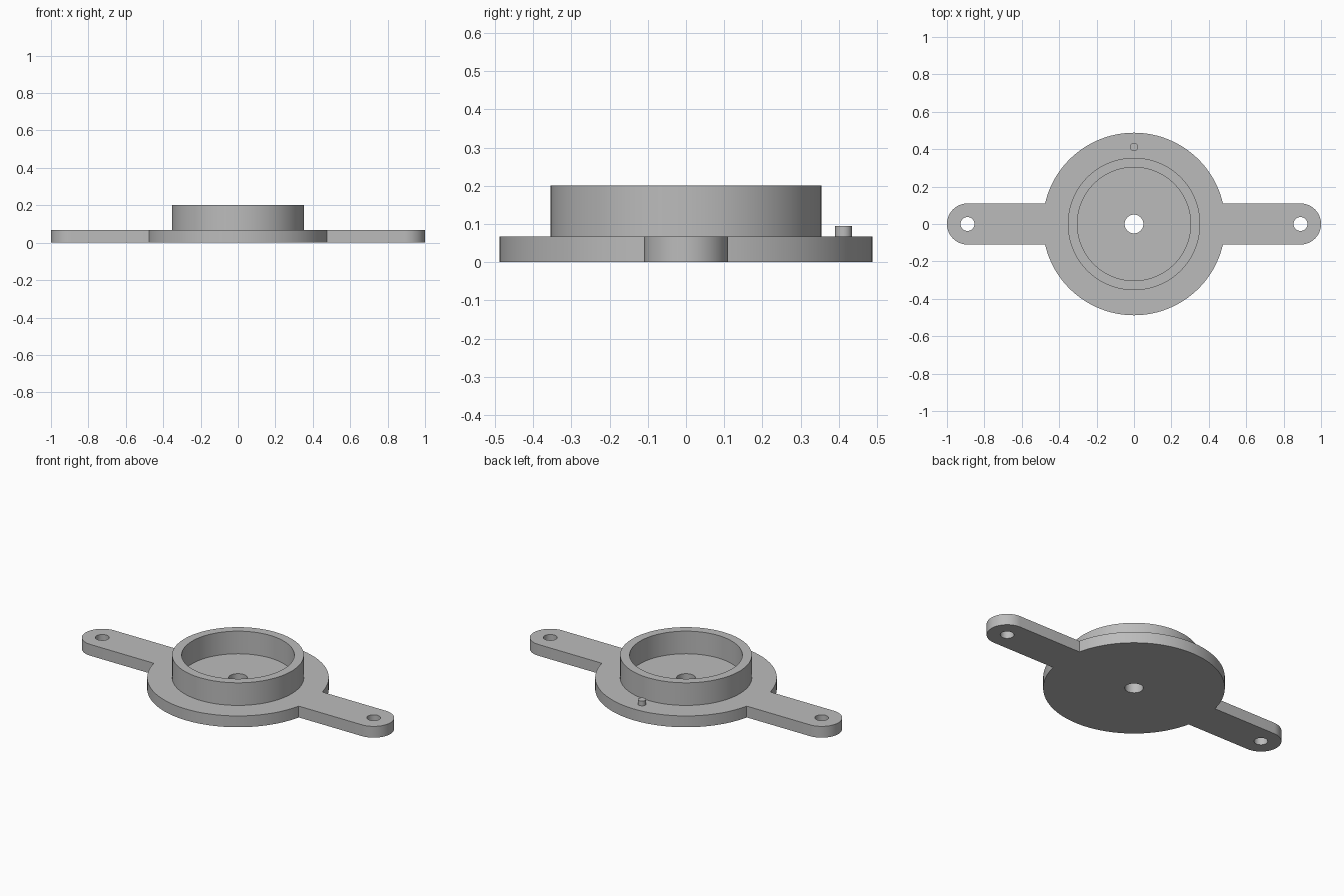
import bpy, bmesh
from math import sin, cos, asin, pi, radians

cube = bpy.data.objects.get("Cube")
if cube:
    bpy.data.objects.remove(cube)

grey = bpy.data.materials.new("plain grey")
grey.use_nodes = True
colour = (0.5, 0.5, 0.5, 1)
grey.diffuse_color = colour
grey.node_tree.nodes["Principled BSDF"].inputs["Base Color"].default_value = colour

THICK = 0.067      # base plate thickness
DISC_R = 0.488
ARM_R = 0.11       # half width and end radius of the arms
ARM_X = 1 - ARM_R  # centre of the rounded arm ends


def arc(cx, cy, r, start, end, steps):
    return [(cx + r * cos(start + (end - start) * i / steps),
             cy + r * sin(start + (end - start) * i / steps)) for i in range(steps + 1)]


def circle(cx, cy, r, steps=96):
    return arc(cx, cy, r, 0, 2 * pi, steps)[:-1]


def extrude(name, loops, z0, z1):
    """Solid from a filled outline; further loops become holes."""
    curve = bpy.data.curves.new(name, "CURVE")
    curve.dimensions = "2D"
    curve.fill_mode = "BOTH"
    curve.extrude = (z1 - z0) / 2
    for loop in loops:
        spline = curve.splines.new("POLY")
        spline.points.add(len(loop) - 1)
        for point, (x, y) in zip(spline.points, loop):
            point.co = (x, y, 0, 1)
        spline.use_cyclic_u = True
    helper = bpy.data.objects.new(name + " outline", curve)
    bpy.context.collection.objects.link(helper)
    graph = bpy.context.evaluated_depsgraph_get()
    mesh = bpy.data.meshes.new_from_object(helper.evaluated_get(graph))
    bpy.data.objects.remove(helper)

    # weld caps to walls and lift into place
    bm = bmesh.new()
    bm.from_mesh(mesh)
    bmesh.ops.remove_doubles(bm, verts=bm.verts, dist=1e-5)
    bmesh.ops.recalc_face_normals(bm, faces=bm.faces)
    bmesh.ops.translate(bm, verts=bm.verts, vec=(0, 0, (z0 + z1) / 2))
    bm.to_mesh(mesh)
    bm.free()
    mesh.name = name
    mesh.materials.clear()
    mesh.materials.append(grey)
    obj = bpy.data.objects.new(name, mesh)
    bpy.context.collection.objects.link(obj)
    bpy.ops.object.select_all(action="DESELECT")
    obj.select_set(True)
    bpy.context.view_layer.objects.active = obj
    bpy.ops.object.shade_smooth_by_angle(angle=radians(30))
    return obj


# Base plate: disc with two round-ended arms, bored at the centre and arm ends
join = asin(ARM_R / DISC_R)
half = arc(ARM_X, 0, ARM_R, -pi / 2, pi / 2, 32) + arc(0, 0, DISC_R, join, pi - join, 64)
outline = half + [(-x, -y) for x, y in half]
extrude("base_plate",
        [outline, circle(0, 0, 0.05, 48),
         circle(ARM_X, 0, 0.037, 48), circle(-ARM_X, 0, 0.037, 48)],
        0, THICK)

# Raised collar
extrude("collar_ring", [circle(0, 0, 0.354), circle(0, 0, 0.303)], THICK, 0.201)

# Locating pin at the back
extrude("locating_pin", [circle(0, 0.412, 0.022, 32)], THICK, 0.095)
